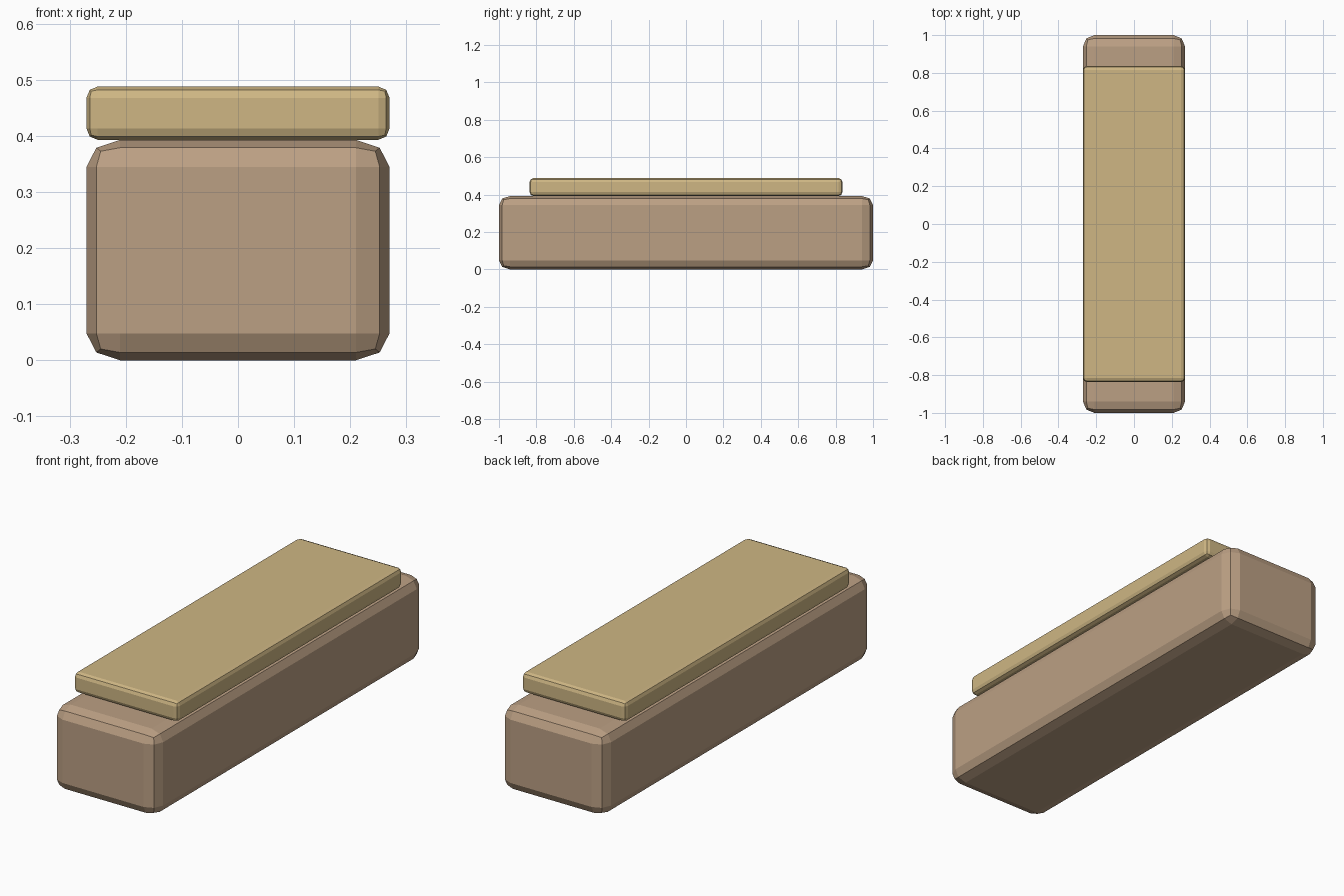
import bpy

if "Cube" in bpy.data.objects:
    bpy.data.objects.remove(bpy.data.objects["Cube"])


def soft_box(name, size, z0, bevel, z_stretch, color):
    """Box with a two-segment rounded edge; z_stretch flattens the rounding vertically."""
    bpy.ops.mesh.primitive_cube_add(size=1, location=(0, 0, z0 + size[2] / 2))
    ob = bpy.context.object
    ob.name = name
    for v in ob.data.vertices:
        v.co.x *= size[0]
        v.co.y *= size[1]
        v.co.z *= size[2] / z_stretch
    ob.scale.z = z_stretch
    mod = ob.modifiers.new("rounded_edges", "BEVEL")
    mod.width = bevel
    mod.segments = 2
    mat = bpy.data.materials.new(name + "_material")
    mat.diffuse_color = color
    mat.use_nodes = True
    mat.node_tree.nodes["Principled BSDF"].inputs["Base Color"].default_value = mat.diffuse_color
    ob.data.materials.append(mat)
    return ob


# Thick lower block
soft_box("base_block", (0.54, 2.0, 0.393), 0.0, 0.06, 0.8, (0.50, 0.35, 0.23, 1))

# Thin slab resting on top
soft_box("top_slab", (0.54, 1.672, 0.095), 0.393, 0.02, 1.0, (0.62, 0.47, 0.23, 1))
